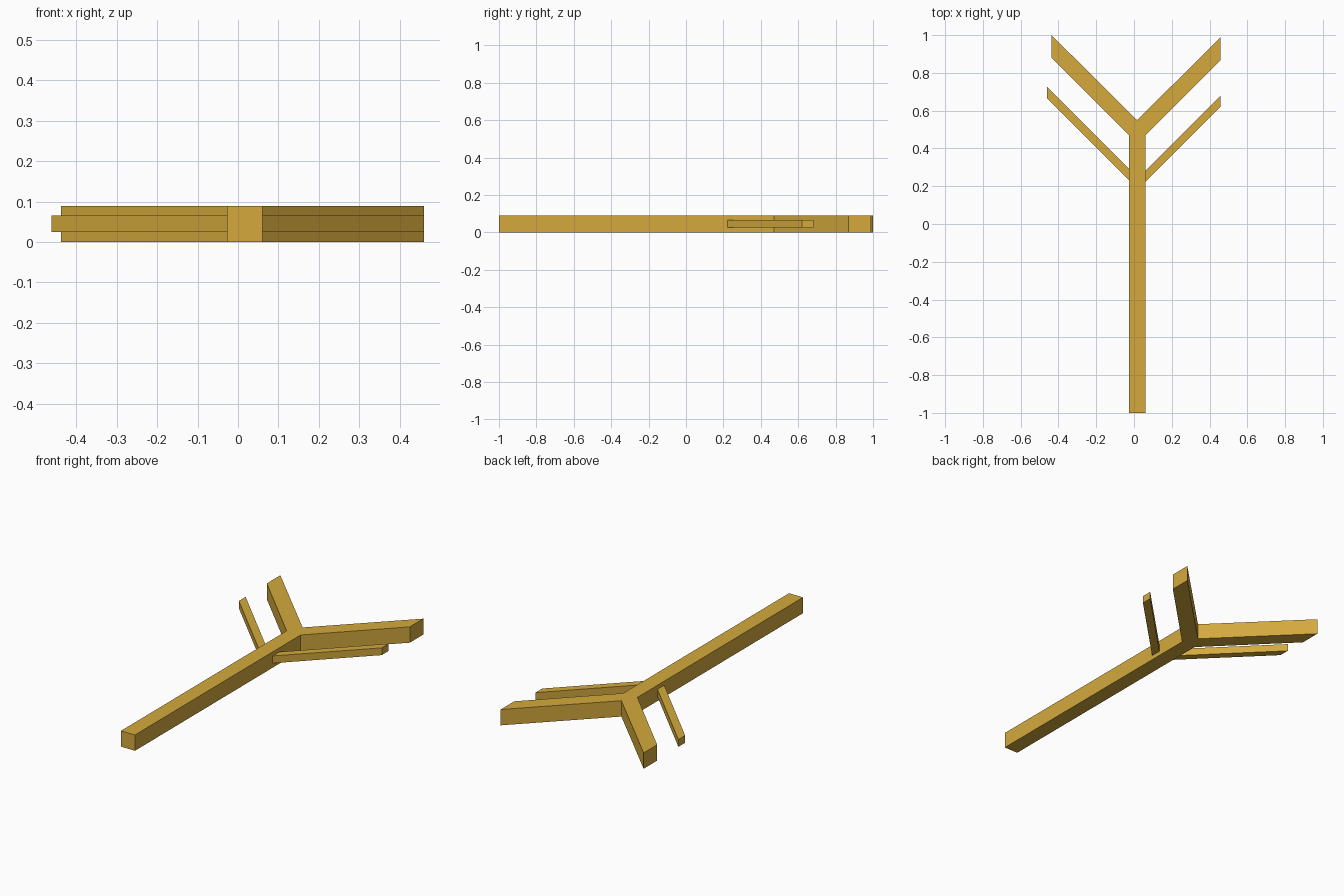
import bpy
import bmesh

cube = bpy.data.objects.get("Cube")
if cube:
    bpy.data.objects.remove(cube, do_unlink=True)

# Golden wood colour
wood = bpy.data.materials.new("golden_wood")
wood.use_nodes = True
colour = (0.66, 0.40, 0.048, 1)
wood.diffuse_color = colour
wood.node_tree.nodes["Principled BSDF"].inputs["Base Color"].default_value = colour


def prism(name, outline, bottom, top):
    """Extrude a flat plan outline between two heights."""
    bm = bmesh.new()
    face = bm.faces.new([bm.verts.new((x, y, bottom)) for x, y in outline])
    result = bmesh.ops.extrude_face_region(bm, geom=[face])
    raised = [v for v in result["geom"] if isinstance(v, bmesh.types.BMVert)]
    bmesh.ops.translate(bm, verts=raised, vec=(0, 0, top - bottom))
    bmesh.ops.recalc_face_normals(bm, faces=bm.faces)
    mesh = bpy.data.meshes.new(name)
    bm.to_mesh(mesh)
    bm.free()
    mesh.materials.append(wood)
    obj = bpy.data.objects.new(name, mesh)
    bpy.context.collection.objects.link(obj)


def branch(name, root, root_top, tip_x, width, bottom, top):
    """Diagonal bar with its end cut parallel to the shaft."""
    x, y = root
    tip_y = y + abs(tip_x - x)
    prism(name, [root, (tip_x, tip_y), (tip_x, tip_y + width), root_top], bottom, top)


RIGHT, LEFT, SHOULDER = -0.027, 0.06, 0.47
LOW, HIGH = 0.0, 0.089
peak = ((RIGHT + LEFT) / 2, 0.55)

# Long shaft with a pointed end between the fork arms
prism("shaft", [(RIGHT, -1), (LEFT, -1), (LEFT, SHOULDER), peak, (RIGHT, SHOULDER)], LOW, HIGH)

# Thick fork arms
branch("right_fork_arm", (RIGHT, SHOULDER), peak, -0.437, 0.12, LOW, HIGH)
branch("left_fork_arm", (LEFT, SHOULDER), peak, 0.459, 0.12, LOW, HIGH)

# Thin side branches
branch("right_thin_branch", (RIGHT, 0.232), (RIGHT, 0.292), -0.461, 0.06, 0.025, 0.066)
branch("left_thin_branch", (LEFT, 0.222), (LEFT, 0.282), 0.459, 0.06, 0.025, 0.066)
